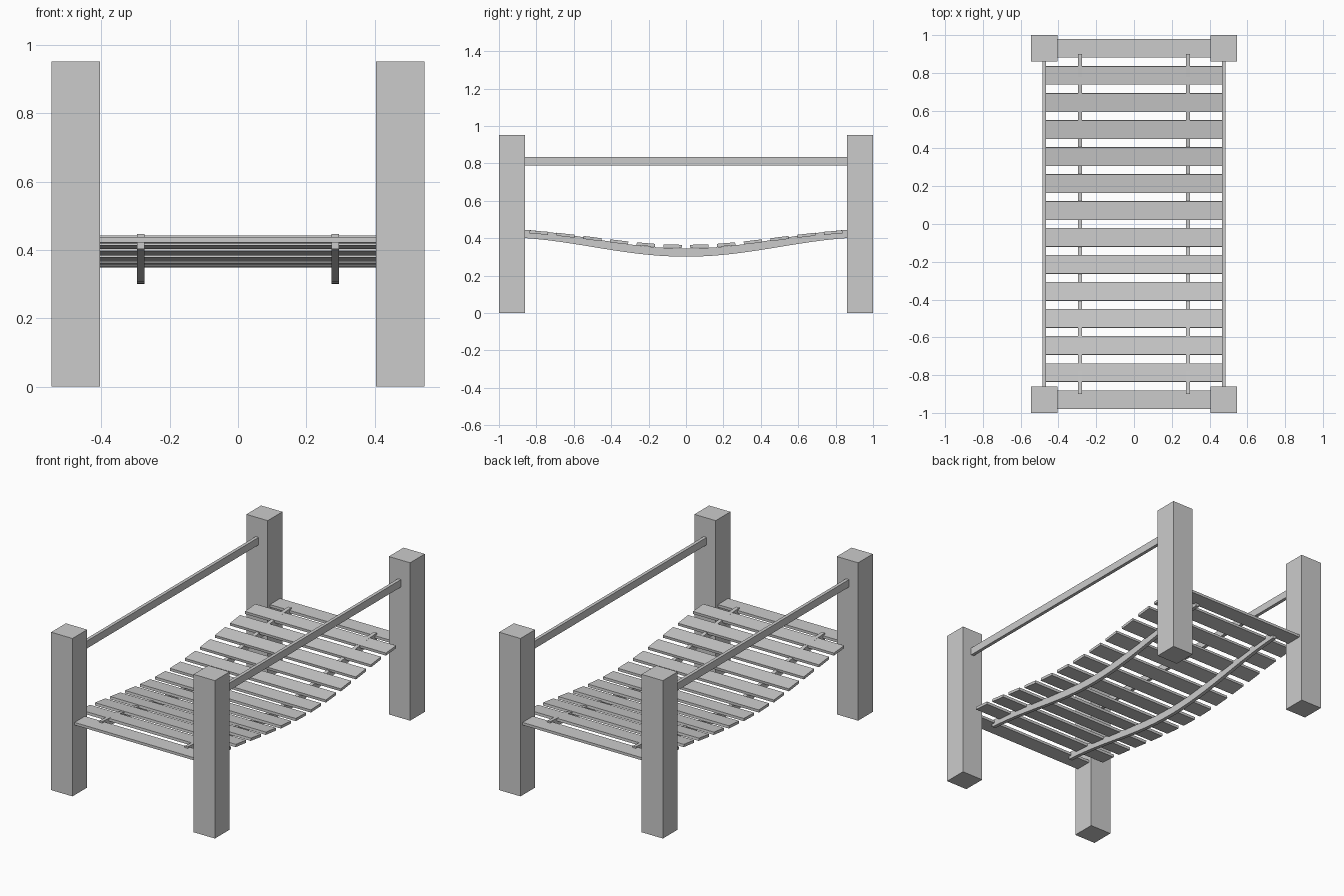
import bpy, bmesh, math

if "Cube" in bpy.data.objects:
    bpy.data.objects.remove(bpy.data.objects["Cube"])


def box(name, center, size, tilt=0.0):
    bpy.ops.mesh.primitive_cube_add(size=1, location=center, rotation=(tilt, 0, 0))
    ob = bpy.context.object
    ob.name = name
    ob.scale = size
    return ob


def sag_beam(name, x, width, height, half_len, steps=24):
    # square-section support following a cosine sag
    bm = bmesh.new()
    rings = []
    for i in range(steps + 1):
        y = -half_len + 2 * half_len * i / steps
        top = 0.345 + 0.0525 * (1 - math.cos(math.pi * y))
        rings.append([bm.verts.new((x + sx * width / 2, y, top - d))
                      for sx, d in ((-1, 0), (1, 0), (1, height), (-1, height))])
    for a, b in zip(rings, rings[1:]):
        for k in range(4):
            n = (k + 1) % 4
            bm.faces.new((a[k], a[n], b[n], b[k]))
    bm.faces.new(rings[0])
    bm.faces.new(rings[-1])
    bmesh.ops.recalc_face_normals(bm, faces=bm.faces)
    me = bpy.data.meshes.new(name)
    bm.to_mesh(me)
    bm.free()
    bpy.context.collection.objects.link(bpy.data.objects.new(name, me))


for sx, side in ((-1, "left"), (1, "right")):
    # corner posts
    for sy, end in ((-1, "front"), (1, "back")):
        box(f"{end}_{side}_post", (sx * 0.475, sy * 0.93, 0.476), (0.142, 0.14, 0.952))
    # handrail and sagging support under the deck
    box(f"{side}_handrail", (sx * 0.475, 0, 0.812), (0.02, 1.74, 0.045))
    sag_beam(f"{side}_support", sx * 0.285, 0.022, 0.044, 0.9)

# deck planks, tilted to follow the sag
COUNT = 14
for i in range(COUNT):
    y = -0.93 + 1.86 * i / (COUNT - 1)
    z = 0.357 + 0.041 * (1 - math.cos(math.pi * y))
    tilt = math.atan(0.041 * math.pi * math.sin(math.pi * y))
    if i in (0, COUNT - 1):
        z, tilt = 0.430, 0.0
    box(f"plank_{i + 1}", (0, y, z), (0.94, 0.098, 0.016), tilt)
